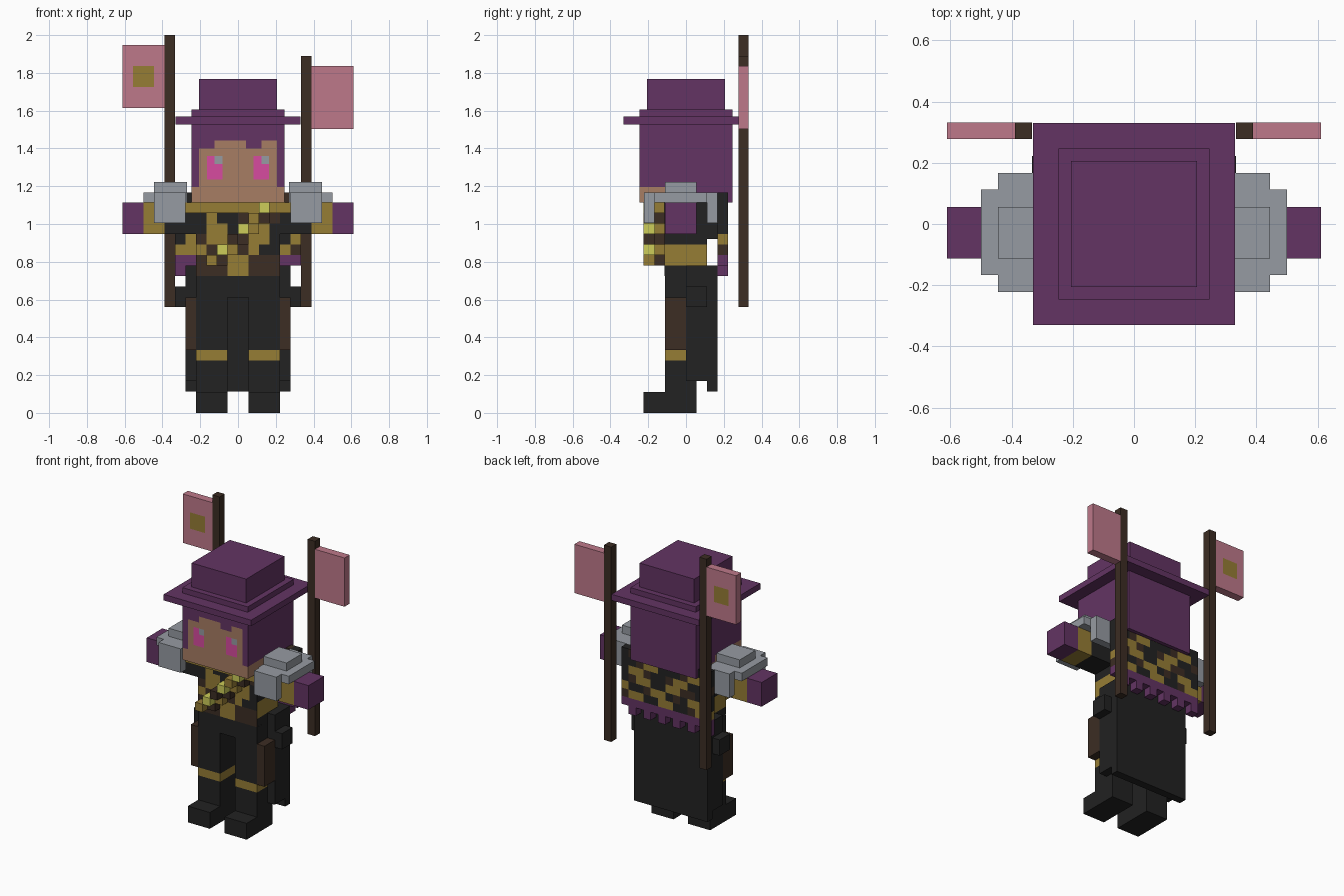
import bpy, bmesh
from mathutils import Vector

if "Cube" in bpy.data.objects:
    bpy.data.objects.remove(bpy.data.objects["Cube"])

COLOURS = {
    "purple": (0.125, 0.034, 0.125), "pink": (0.515, 0.19, 0.255),
    "gold": (0.305, 0.205, 0.036), "black": (0.016, 0.016, 0.016),
    "brown": (0.045, 0.026, 0.017), "skin": (0.39, 0.205, 0.127),
    "magenta": (0.68, 0.07, 0.35), "grey": (0.305, 0.328, 0.36),
    "yellow": (0.61, 0.61, 0.10),
}
NAMES = list(COLOURS)
MATS = {}
for n, c in COLOURS.items():
    MATS[n] = bpy.data.materials.new(n)
    MATS[n].diffuse_color = (*c, 1)

V = 2 / 36  # body block size
CODE = {"G": "gold", "B": "black", "N": "brown", "Y": "yellow",
        "S": "skin", "M": "magenta", "W": "grey", "P": "purple"}


def box(name, x, y, z, colour, cells=(1, 1, 1), rule=None):
    """Box from ranges; each side is split into cells, coloured by rule(side, i, j, k)."""
    lo, hi = Vector((x[0], y[0], z[0])), Vector((x[1], y[1], z[1]))
    bm = bmesh.new()
    used = [colour]
    for axis in range(3):
        a, b = (axis + 1) % 3, (axis + 2) % 3
        for sign in (-1, 1):
            for i in range(cells[a]):
                for j in range(cells[b]):
                    vs = []
                    for di, dj in ((0, 0), (1, 0), (1, 1), (0, 1)):
                        p = Vector((0, 0, 0))
                        p[axis] = hi[axis] if sign > 0 else lo[axis]
                        p[a] = lo[a] + (hi[a] - lo[a]) * (i + di) / cells[a]
                        p[b] = lo[b] + (hi[b] - lo[b]) * (j + dj) / cells[b]
                        vs.append(bm.verts.new(p))
                    f = bm.faces.new(vs if sign > 0 else vs[::-1])
                    if rule:
                        idx = [0, 0, 0]
                        idx[axis] = cells[axis] - 1 if sign > 0 else 0
                        idx[a], idx[b] = i, j
                        c = rule(("-" if sign < 0 else "+") + "xyz"[axis], *idx) or colour
                        if c not in used:
                            used.append(c)
                        f.material_index = used.index(c)
    bmesh.ops.remove_doubles(bm, verts=bm.verts, dist=1e-5)
    me = bpy.data.meshes.new(name)
    bm.to_mesh(me)
    bm.free()
    for c in used:
        me.materials.append(MATS[c])
    ob = bpy.data.objects.new(name, me)
    bpy.context.collection.objects.link(ob)
    return ob


def pair(name, x, y, z, colour, **kw):
    """Same box on both sides, given for +x."""
    box("right_" + name, x, y, z, colour, **kw)
    box("left_" + name, (-x[1], -x[0]), y, z, colour, **kw)


# Head with painted face, rows listed from the top
FACE = ["P" * 12] * 4 + ["PPPSSSSPPSSP", "PSSSSSSSSSSP", "PSMWSSSSMWSP", "PSMMSSSSMMSP",
                         "PSMMSSSSMMSP", "PSSSSSSSSSSP", "SSSSSSSSSSSS", "SSSSSSSSSSSS"]


def face_rule(side, i, j, k):
    if side == "-y":
        return CODE[FACE[11 - k][i]]
    if side[1] == "x" and k < 2 and j < 8 - k:
        return "skin"
    if side == "-z" and j < 8:
        return "skin"


box("head", (-.247, .247), (-.247, .247), (1.113, 1.605), "purple", (12, 12, 12), face_rule)
box("hat_brim", (-.33, .33), (-.33, .33), (1.527, 1.568), "purple")
box("hat_crown", (-.206, .206), (-.206, .206), (1.605, 1.768), "purple")

# Torso with mottled front
FRONT = ["GGGGGGGG", "BGBBNGGN", "BGGBNGGB", "NGGNGGGB", "GNGGNGBB", "NNNGGNNN", "NNNGGNNN"]


def torso_rule(side, i, j, k):
    if side == "-y":
        return CODE[FRONT[6 - k][i]]
    if side[1] == "x":
        return "gold" if k in (1, 2) else "black"


box("torso", (-.222, .222), (-.113, .112), (.725, 1.113), "black", (8, 4, 7), torso_rule)
box("collar", (-.278, .278), (-.168, -.113), (1.057, 1.113), "gold")
box("back_yoke", (-.222, .222), (.112, .166), (.92, 1.113), "black")

# Diagonal chest strap with bright studs
for n in range(6):
    x0, z1 = .111 - n * V, 1.113 - n * V
    stud = "yellow" if n % 2 == 0 else ("gold" if n in (1, 5) else "brown")
    box(f"strap_stud_{n}", (x0, x0 + V), (-.224, -.168), (z1 - V, z1), stud)
    box(f"strap_base_{n}", (x0, x0 + 2 * V), (-.168, -.113), (z1 - V, z1),
        "brown" if n % 2 else "gold")

# Cape with mottled cloth and purple fringe, rows listed from the top
CAPE = ["BBGBBNGGBBNB", "BGGNBBBGGNBB", "NBBGGNBBNGGB",
        "BBNNGGBBGGNB", "BGGBNBGGNBBG", "GGNBBGGBBGGN"]


def cape_rule(side, i, j, k):
    return CODE[CAPE[5 - k][i]]


box("cape", (-.333, .333), (.166, .222), (.835, 1.168), "black", (12, 1, 6), cape_rule)
box("cape_hem", (-.333, .333), (.166, .222), (.78, .835), "purple")
for n in range(6):
    x0 = -.333 + 2 * n * V
    box(f"cape_tassel_{n}", (x0, x0 + V), (.166, .222), (.725, .78), "purple")

# Arms, hands and stepped shoulder armour
pair("sleeve", (.222, .39), (-.112, .056), (.948, 1.113), "black")
pair("cuff", (.39, .5), (-.112, .056), (.948, 1.113), "gold")
pair("hand", (.5, .611), (-.112, .056), (.948, 1.113), "purple")
pair("shoulder_plate", (.27, .5), (-.166, .112), (1.113, 1.168), "grey")
pair("shoulder_cap", (.27, .445), (-.112, .056), (1.168, 1.223), "grey")
pair("shoulder_front_guard", (.278, .445), (-.222, -.166), (1.005, 1.168), "grey")
pair("shoulder_back_guard", (.278, .445), (.112, .166), (1.005, 1.168), "grey")

# Hips, legs, knee bands and boots
box("hips", (-.222, .222), (-.112, .056), (.61, .78 - V), "black")
pair("thigh", (.056, .222), (-.112, .056), (.333, .61), "black")
pair("knee_band", (.056, .222), (-.112, .056), (.278, .333), "gold")
pair("shin", (.056, .222), (-.112, .056), (.111, .278), "black")
pair("boot", (.056, .222), (-.224, .056), (0, .111), "black")

# Holsters, side pouches and coat tails
pair("holster", (.222, .278), (-.112, 0), (.333, .61), "brown")
pair("coat_side", (.222, .278), (0, .112), (.168, .78), "black")
pair("pouch", (.278, .333), (0, .112), (.56, .668), "black")
box("coat_back", (-.278, .278), (.112, .166), (.113, .78), "black")

# Two banner poles with flags
POLE_Y = (.277, .332)
box("left_pole", (-.388, -.333), POLE_Y, (.56, 2.0), "brown")
box("right_pole", (.333, .388), POLE_Y, (.56, 1.89), "brown")


def flag_rule(side, i, j, k):
    if side[1] == "y" and i in (1, 2) and k in (2, 3):
        return "gold"


box("left_flag", (-.611, -.388), POLE_Y, (1.613, 1.947), "pink", (4, 1, 6), flag_rule)
box("right_flag", (.388, .611), POLE_Y, (1.503, 1.836), "pink")

for m in bpy.data.materials:
    if m.users and not m.is_grease_pencil:
        m.use_nodes = True
        m.node_tree.nodes["Principled BSDF"].inputs["Base Color"].default_value = m.diffuse_color
